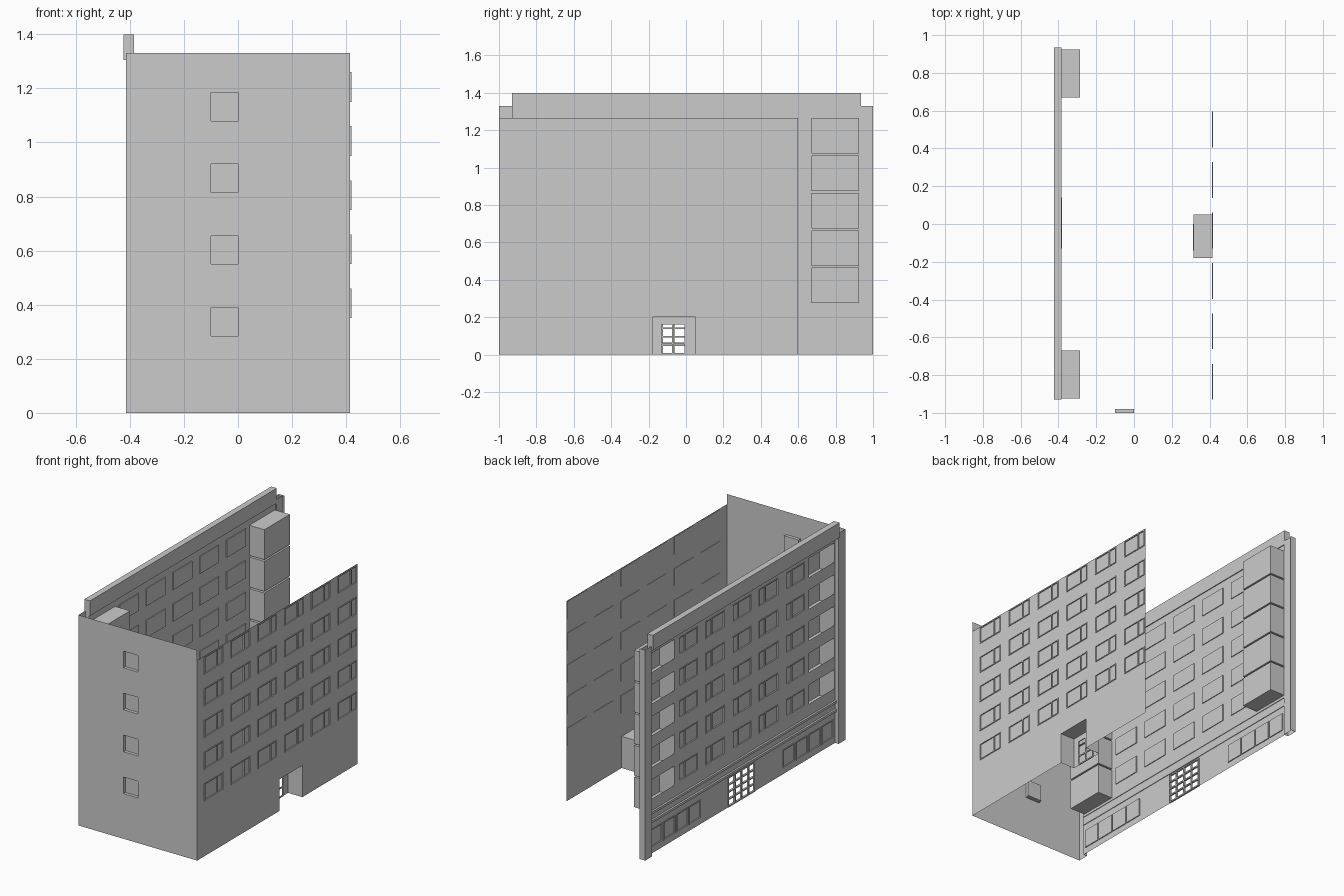
import bpy, bmesh

if "Cube" in bpy.data.objects:
    bpy.data.objects.remove(bpy.data.objects["Cube"])

ROWS = [0.35 + 0.2 * i for i in range(5)]      # window sill heights
WIN_W, WIN_H = 0.19, 0.11
FX, RX = -0.39, 0.415                          # main facade and rear wall planes


def finish(name, bm):
    bmesh.ops.remove_doubles(bm, verts=bm.verts, dist=1e-6)
    me = bpy.data.meshes.new(name)
    bm.to_mesh(me)
    bm.free()
    ob = bpy.data.objects.new(name, me)
    bpy.context.collection.objects.link(ob)
    return ob


def quad(bm, pts):
    bm.faces.new([bm.verts.new(p) for p in pts])


def box(bm, x0, x1, y0, y1, z0, z1):
    r = bmesh.ops.create_cube(bm, size=1)
    for v in r['verts']:
        v.co = ((x0 + x1) / 2 + v.co.x * (x1 - x0),
                (y0 + y1) / 2 + v.co.y * (y1 - y0),
                (z0 + z1) / 2 + v.co.z * (z1 - z0))


def pt(axis, d, u, z):
    return (d, u, z) if axis == 'x' else (u, d, z)


def panel(bm, axis, d, u0, u1, z0, z1, holes=()):
    """Flat wall with rectangular holes (u0, u1, z0, z1)."""
    us = sorted({round(v, 4) for h in holes for v in h[:2]} | {u0, u1})
    zs = sorted({round(v, 4) for h in holes for v in h[2:]} | {z0, z1})
    for a, b in zip(us, us[1:]):
        for c, e in zip(zs, zs[1:]):
            m, n = (a + b) / 2, (c + e) / 2
            if not any(h[0] < m < h[1] and h[2] < n < h[3] for h in holes):
                quad(bm, [pt(axis, d, a, c), pt(axis, d, b, c), pt(axis, d, b, e), pt(axis, d, a, e)])


def recess(bm, axis, d0, d1, h, floor=True, back=True):
    """Open box sunk from plane d0 to plane d1."""
    c = [(h[0], h[2]), (h[1], h[2]), (h[1], h[3]), (h[0], h[3])]
    for i in range(4):
        if i or floor:
            p, q = c[i], c[(i + 1) % 4]
            quad(bm, [pt(axis, d0, *p), pt(axis, d0, *q), pt(axis, d1, *q), pt(axis, d1, *p)])
    if back:
        quad(bm, [pt(axis, d1, *p) for p in c])


def lattice(bm, x0, x1, h, ys, zs, t):
    """Frame bars around rectangle h plus bars at the given ys and zs."""
    for y in [h[0] + t / 2, h[1] - t / 2] + ys:
        box(bm, x0, x1, y - t / 2, y + t / 2, h[2], h[3])
    for z in [h[2] + t / 2, h[3] - t / 2] + zs:
        box(bm, x0, x1, h[0], h[1], z - t / 2, z + t / 2)


# side wall with four recessed windows and sills
side = [(-0.10, 0.0, z, z + 0.105) for z in (0.285, 0.55, 0.815, 1.08)]
bm = bmesh.new()
panel(bm, 'y', -1.0, -0.415, 0.415, 0, 1.33, side)
for h in side:
    recess(bm, 'y', -1.0, -0.98, h)
finish('side_wall', bm)
bm = bmesh.new()
for h in side:
    box(bm, h[0], h[1], -1.0, -0.985, h[2] - 0.006, h[2])
finish('side_window_sills', bm)

# rear wall with window grid and entrance opening
entry = (-0.18, 0.05, 0.0, 0.2)
rear = [(-0.93 + 0.267 * i, -0.93 + 0.267 * i + WIN_W, z, z + WIN_H)
        for i in range(6) for z in ROWS]
bm = bmesh.new()
panel(bm, 'x', RX, -1.0, 0.6, 0, 1.265, rear + [entry])
finish('rear_wall', bm)
bm = bmesh.new()
for h in rear:
    quad(bm, [pt('x', RX - 0.003, *p) for p in
              ((h[0], h[2]), (h[1], h[2]), (h[1], h[3]), (h[0], h[3]))])
    lattice(bm, RX - 0.003, RX + 0.004, h, [h[0] + 0.13], [], 0.006)
finish('rear_windows', bm)

# recessed rear entrance with glazed double door
door = (-0.14, 0.0, 0.0, 0.168)
bm = bmesh.new()
recess(bm, 'x', RX, 0.315, entry, floor=False, back=False)
panel(bm, 'x', 0.315, *entry, [door])
finish('rear_entrance', bm)
bm = bmesh.new()
lattice(bm, 0.313, 0.319, door, [-0.07], [0.06], 0.008)
finish('rear_door_frame', bm)

# main facade openings: windows, balconies, shop windows, door
wins = [(0.267 * i - WIN_W / 2, 0.267 * i + WIN_W / 2, z, z + WIN_H)
        for i in range(-2, 3) for z in ROWS]
balc, shops = [], []
for s in (-1, 1):
    y0, y1 = sorted((s * 0.67, s * 0.925))
    balc += [(y0, y1, z - 0.075, z + 0.115) for z in ROWS]
    for i in range(4):
        a, b = sorted((s * (0.41 + 0.128 * i), s * (0.41 + 0.128 * i + 0.118)))
        shops.append((a, b, 0.04, 0.155))
front_door = (-0.13, 0.14, 0.0, 0.19)
open_balc = [(h[0], h[1], h[2] + 0.07, h[3]) for h in balc]
bm = bmesh.new()
panel(bm, 'x', FX, -0.93, 0.93, 0, 1.31, wins + open_balc + shops + [front_door])
finish('main_facade', bm)

bm = bmesh.new()
for h in balc:
    recess(bm, 'x', FX, -0.285, h)
finish('balcony_recesses', bm)

bm = bmesh.new()
for h in wins:
    recess(bm, 'x', FX, FX + 0.005, h)
    lattice(bm, FX - 0.003, FX + 0.005, h, [h[0] + 0.13], [], 0.006)
finish('main_windows', bm)

bm = bmesh.new()
for h in shops:
    recess(bm, 'x', FX, FX + 0.006, h)
    lattice(bm, FX - 0.004, FX + 0.003, h, [], [], 0.006)
finish('ground_floor_windows', bm)

bm = bmesh.new()
lattice(bm, FX - 0.004, FX + 0.008, front_door,
        [-0.065, 0.003, 0.07], [0.05, 0.095, 0.14], 0.008)
finish('main_door_frame', bm)

# belt course above ground floor, roof parapet
bm = bmesh.new()
box(bm, -0.402, -0.386, -0.93, 0.93, 0.2, 0.215)
box(bm, -0.402, -0.386, -0.93, 0.93, 0.255, 0.27)
finish('belt_course', bm)
bm = bmesh.new()
box(bm, -0.423, -0.384, -0.93, 0.935, 1.305, 1.4)
finish('parapet', bm)

# open-topped corner piers at both ends of the facade
for s, nm in ((-1, 'front_pier'), (1, 'back_pier')):
    bm = bmesh.new()
    path = [(-0.375, s), (-0.415, s), (-0.415, s * 0.93), (FX, s * 0.93)]
    for p, q in zip(path, path[1:]):
        quad(bm, [(*p, 0), (*q, 0), (*q, 1.33), (*p, 1.33)])
    if s > 0:
        quad(bm, [(-0.385, 0.93, 0), (-0.385, 1, 0), (-0.385, 1, 1.33), (-0.385, 0.93, 1.33)])
    finish(nm, bm)
